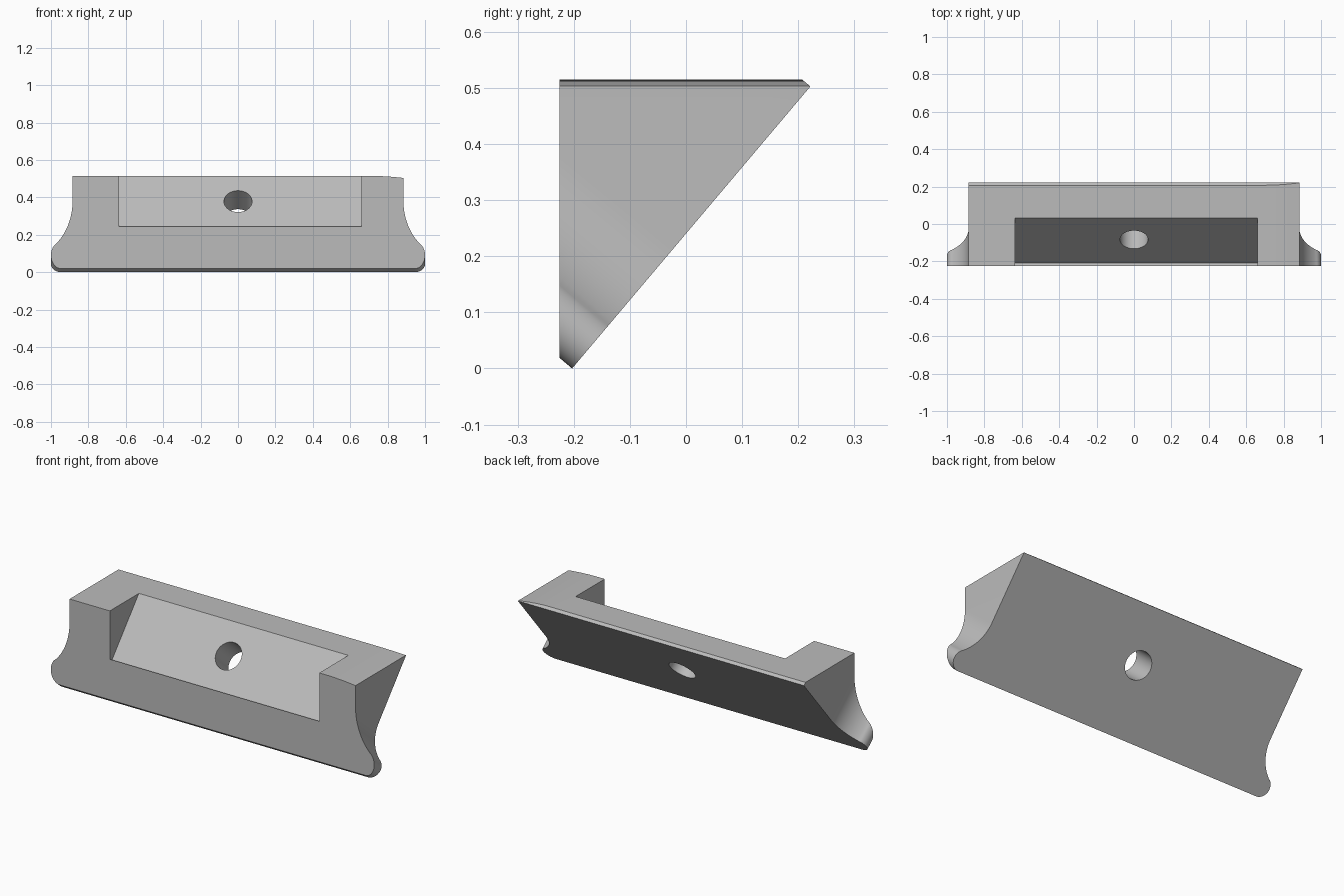
import bpy, bmesh, math
from mathutils import Matrix, Vector

cube = bpy.data.objects.get("Cube")
if cube:
    bpy.data.objects.remove(cube, do_unlink=True)

# Frame of the sloped back: x along the length, y up the slope, z out of it
SLOPE = math.atan2(0.503, 0.425)
FRAME = Matrix.Translation((0, -0.203, 0)) @ Matrix.Rotation(SLOPE, 4, 'X')
FRONT_Y, TOP_Z, LENGTH_UP = -0.225, 0.515, 0.658

grey = bpy.data.materials.new("plain grey")
grey.use_nodes = True
grey.diffuse_color = (0.5, 0.5, 0.5, 1)
grey.node_tree.nodes["Principled BSDF"].inputs["Base Color"].default_value = (0.5, 0.5, 0.5, 1)


def prism(name, outline, low, high, matrix, cuts=()):
    """Extrude a closed 2D outline along local z, then trim it by world planes."""
    bm = bmesh.new()
    face = bm.faces.new([bm.verts.new((x, y, low)) for x, y in outline])
    out = bmesh.ops.extrude_face_region(bm, geom=[face])
    verts = [g for g in out["geom"] if isinstance(g, bmesh.types.BMVert)]
    bmesh.ops.translate(bm, verts=verts, vec=(0, 0, high - low))
    bm.transform(matrix)
    for point, normal in cuts:
        geom = bm.verts[:] + bm.edges[:] + bm.faces[:]
        cut = bmesh.ops.bisect_plane(bm, geom=geom, plane_co=point, plane_no=normal,
                                     clear_outer=True)
        rim = [g for g in cut["geom_cut"] if isinstance(g, bmesh.types.BMEdge)]
        bmesh.ops.contextual_create(bm, geom=rim)
    bmesh.ops.recalc_face_normals(bm, faces=bm.faces[:])
    mesh = bpy.data.meshes.new(name)
    bm.to_mesh(mesh)
    bm.free()
    mesh.materials.append(grey)
    obj = bpy.data.objects.new(name, mesh)
    bpy.context.collection.objects.link(obj)
    return obj


def arc(cx, cy, radius, start, end, steps):
    angles = [math.radians(start + (end - start) * i / steps) for i in range(steps + 1)]
    return [(cx + radius * math.cos(a), cy + radius * math.sin(a)) for a in angles]


# Outline of one end: rounded foot, hollow flank, straight shoulder
foot, hollow, side = 0.055, 0.223, 0.884
right = arc(1 - foot, foot, foot, -90, 53, 14)
right += arc(side + hollow, 0.28, hollow, 233, 180, 16)
right += [(side, LENGTH_UP)]
left = [(-x, y) for x, y in reversed(right)]

body = prism("wedge_body", right + left, 0, 0.6, FRAME,
             [(Vector((0, FRONT_Y, 0)), Vector((0, -1, 0))),
              (Vector((0, 0, TOP_Z)), Vector((0, 0, 1)))])

# Recess, bored hole and slight droop of the top at the left end
recess = prism("recess_cutter", [(-0.635, 0.173), (0.66, 0.173), (0.66, 0.9), (-0.635, 0.9)],
               0.153, 0.8, FRAME)
hole = prism("hole_cutter", arc(0, 0.366, 0.075, 0, 354, 59), -0.2, 0.5, FRAME)
droop = [(0.69 + 0.025 * i, TOP_Z - 0.012 * (i / 8) ** 2) for i in range(9)]
upright = Matrix.Rotation(math.pi / 2, 4, 'X')
top_trim = prism("top_cutter", droop + [(0.89, 0.7), (0.69, 0.7)], -0.5, 0.5, upright)

for cutter in (recess, hole, top_trim):
    mod = body.modifiers.new(cutter.name, 'BOOLEAN')
    mod.operation, mod.solver, mod.object = 'DIFFERENCE', 'EXACT', cutter

# Bake the cuts and shade the curved walls smooth
bpy.ops.object.select_all(action='DESELECT')
body.select_set(True)
bpy.context.view_layer.objects.active = body
for mod in list(body.modifiers):
    bpy.ops.object.modifier_apply(modifier=mod.name)
for cutter in (recess, hole, top_trim):
    bpy.data.objects.remove(cutter, do_unlink=True)
bpy.ops.object.shade_smooth_by_angle(angle=math.radians(25))
